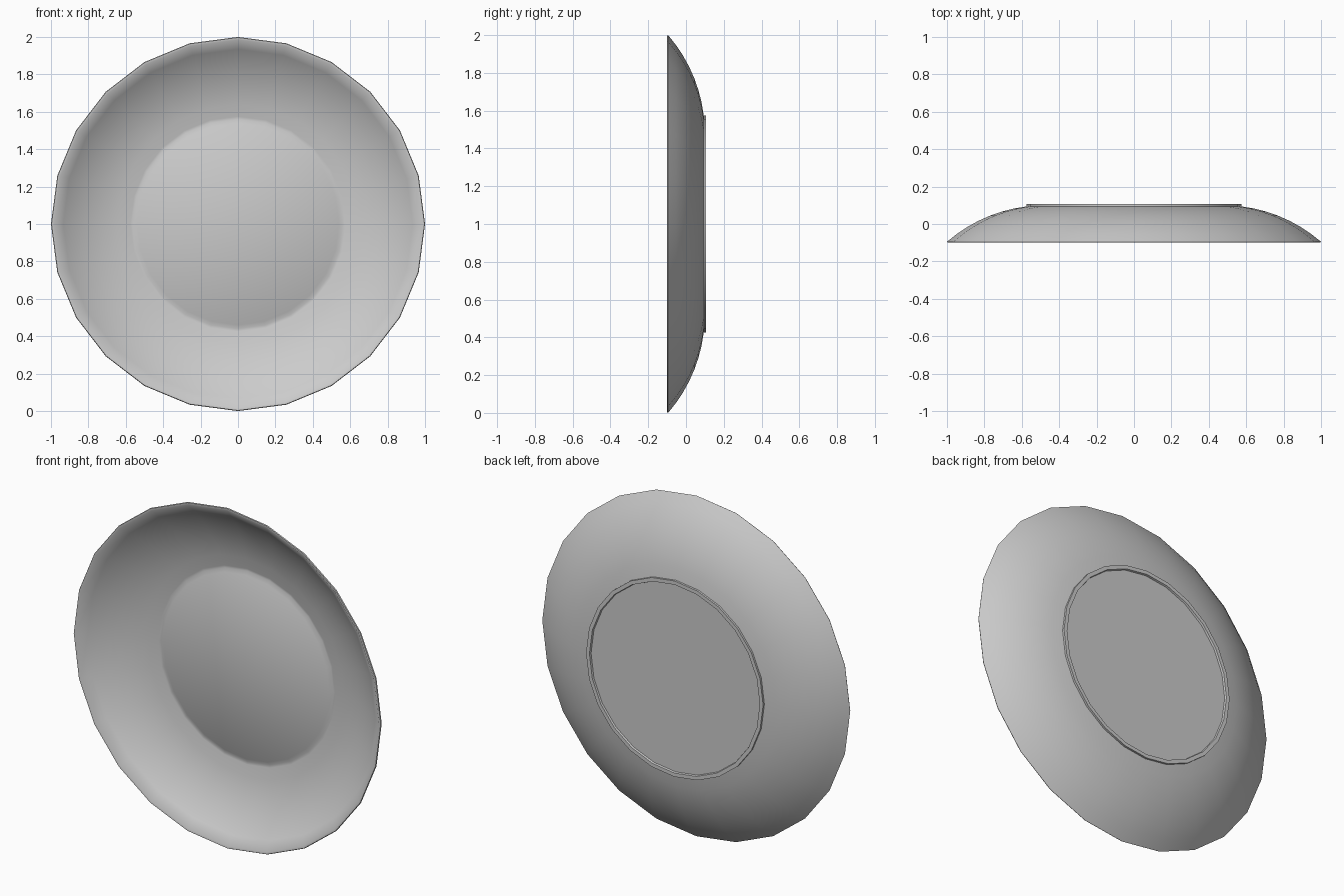
import bpy, bmesh, math

if "Cube" in bpy.data.objects:
    bpy.data.objects.remove(bpy.data.objects["Cube"])

SIDES = 24

def arc(r0, y0, r1, y1, a0, a1, n=7):
    """Curved profile from (r0, y0) to (r1, y1), slope going from a0 to a1 degrees."""
    a, b = math.radians(a0), math.radians(a1)
    fx = lambda t: (math.sin(t) - math.sin(a)) / (math.sin(b) - math.sin(a))
    fy = lambda t: (math.cos(t) - math.cos(a)) / (math.cos(b) - math.cos(a))
    return [(r0 + (r1 - r0) * fx(a + (b - a) * i / n),
             y0 + (y1 - y0) * fy(a + (b - a) * i / n)) for i in range(n + 1)]

def lathe(name, profile):
    """Spin a closed (radius, y) profile around the y axis, capped at both poles."""
    bm = bmesh.new()
    rings = []
    for r, y in profile:
        if r == 0:
            rings.append([bm.verts.new((0, y, 1))] * SIDES)
        else:
            rings.append([bm.verts.new((r * math.cos(k * math.tau / SIDES), y,
                                        1 + r * math.sin(k * math.tau / SIDES)))
                          for k in range(SIDES)])
    for p, q in zip(rings, rings[1:]):
        for k in range(SIDES):
            j = (k + 1) % SIDES
            bm.faces.new(list(dict.fromkeys((p[k], p[j], q[j], q[k]))))
    bmesh.ops.recalc_face_normals(bm, faces=bm.faces)
    me = bpy.data.meshes.new(name)
    bm.to_mesh(me)
    bm.free()
    ob = bpy.data.objects.new(name, me)
    bpy.context.collection.objects.link(ob)
    bpy.context.view_layer.objects.active = ob
    ob.select_set(True)
    bpy.ops.object.shade_smooth_by_angle(angle=math.radians(50))
    return ob

# front surface: slightly raised centre, curved bowl, thin rim
front = [(0, 0.075), (0.54, 0.075), (0.56, 0.087)]
front += arc(0.985, -0.10, 0.575, 0.084, 41, 7)[::-1]
# back surface: curved underside, foot ring, recessed base
back = arc(1.0, -0.095, 0.575, 0.094, 41, 7)
back += [(0.575, 0.106), (0.553, 0.106), (0.55, 0.095), (0, 0.095)]

lathe("plate", front + [(0.997, -0.10)] + back)
